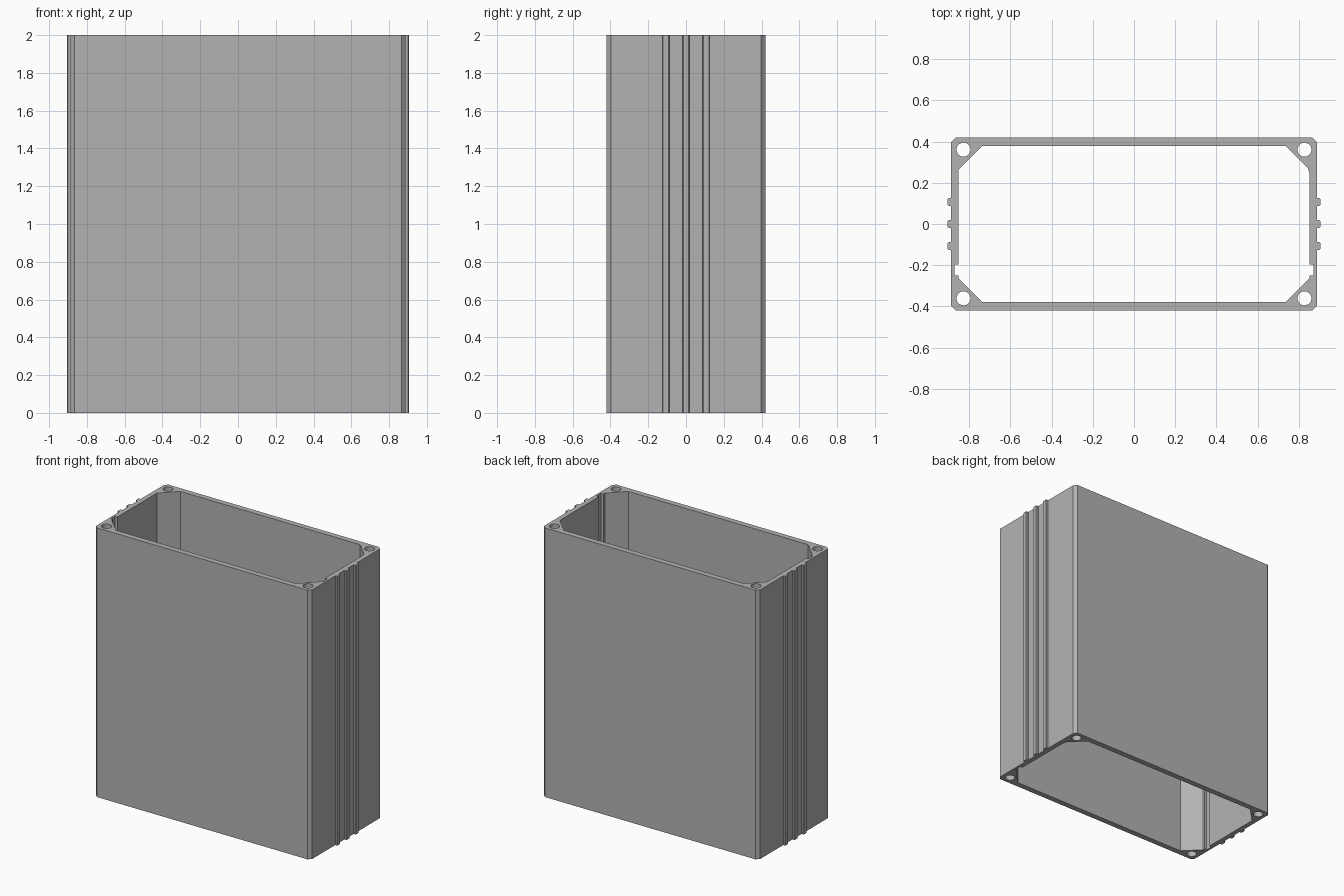
import bpy
import bmesh
from math import cos, sin, tau

cube = bpy.data.objects.get("Cube")
if cube:
    bpy.data.objects.remove(cube, do_unlink=True)

HEIGHT = 2.0
WALL_X, WALL_Y, CORNER = 0.888, 0.42, 0.022     # outer walls and corner chamfer
IN_X, IN_Y, WEB = 0.852, 0.378, 0.113           # cavity and corner webs
RIB_X, RIB_HALF, RIB_CUT = 0.905, 0.0185, 0.004 # side ribs
SLOT_X, SLOT_LOW, SLOT_HIGH = 0.872, -0.249, -0.196


def mirrored(right_half):
    """Close a right-hand profile (bottom to top) with its mirror image."""
    return right_half + [(-x, y) for x, y in reversed(right_half)]


def outer_profile():
    pts = [(WALL_X - CORNER, -WALL_Y), (WALL_X, CORNER - WALL_Y)]
    for y in (-0.107, 0, 0.107):
        low, high = y - RIB_HALF, y + RIB_HALF
        pts += [(WALL_X, low), (RIB_X - RIB_CUT, low), (RIB_X, low + RIB_CUT),
                (RIB_X, high - RIB_CUT), (RIB_X - RIB_CUT, high), (WALL_X, high)]
    pts += [(WALL_X, WALL_Y - CORNER), (WALL_X - CORNER, WALL_Y)]
    return mirrored(pts)


def inner_profile():
    return mirrored([
        (IN_X - WEB, -IN_Y), (IN_X, WEB - IN_Y),
        (IN_X, SLOT_LOW), (SLOT_X, SLOT_LOW), (SLOT_X, SLOT_HIGH), (IN_X, SLOT_HIGH),
        (IN_X, IN_Y - WEB), (IN_X - WEB, IN_Y)])


def circle(cx, cy, radius, sides=32):
    return [(cx + radius * cos(tau * i / sides), cy + radius * sin(tau * i / sides))
            for i in range(sides)]


# Cross-section: outer wall, cavity and four screw holes
loops = [outer_profile(), inner_profile()]
loops += [circle(sx * 0.828, sy * 0.361, 0.034) for sx in (-1, 1) for sy in (-1, 1)]

bm = bmesh.new()
for loop in loops:
    verts = [bm.verts.new((x, y, 0)) for x, y in loop]
    for a, b in zip(verts, verts[1:] + verts[:1]):
        bm.edges.new((a, b))
bmesh.ops.triangle_fill(bm, edges=bm.edges[:], use_beauty=True, normal=(0, 0, 1))

# Extrude the section to full height
result = bmesh.ops.extrude_face_region(bm, geom=bm.faces[:], use_keep_orig=True)
top = [g for g in result["geom"] if isinstance(g, bmesh.types.BMVert)]
bmesh.ops.translate(bm, verts=top, vec=(0, 0, HEIGHT))
bmesh.ops.recalc_face_normals(bm, faces=bm.faces[:])

mesh = bpy.data.meshes.new("enclosure_body")
bm.to_mesh(mesh)
bm.free()
body = bpy.data.objects.new("enclosure_body", mesh)
bpy.context.collection.objects.link(body)

# Plain grey metal
grey = bpy.data.materials.new("light grey")
grey.use_nodes = True
color = (0.45, 0.45, 0.45, 1)
grey.diffuse_color = color
grey.node_tree.nodes["Principled BSDF"].inputs["Base Color"].default_value = color
mesh.materials.append(grey)

# Smooth the screw holes only
bpy.ops.object.select_all(action="DESELECT")
body.select_set(True)
bpy.context.view_layer.objects.active = body
bpy.ops.object.shade_smooth_by_angle(angle=0.4)
